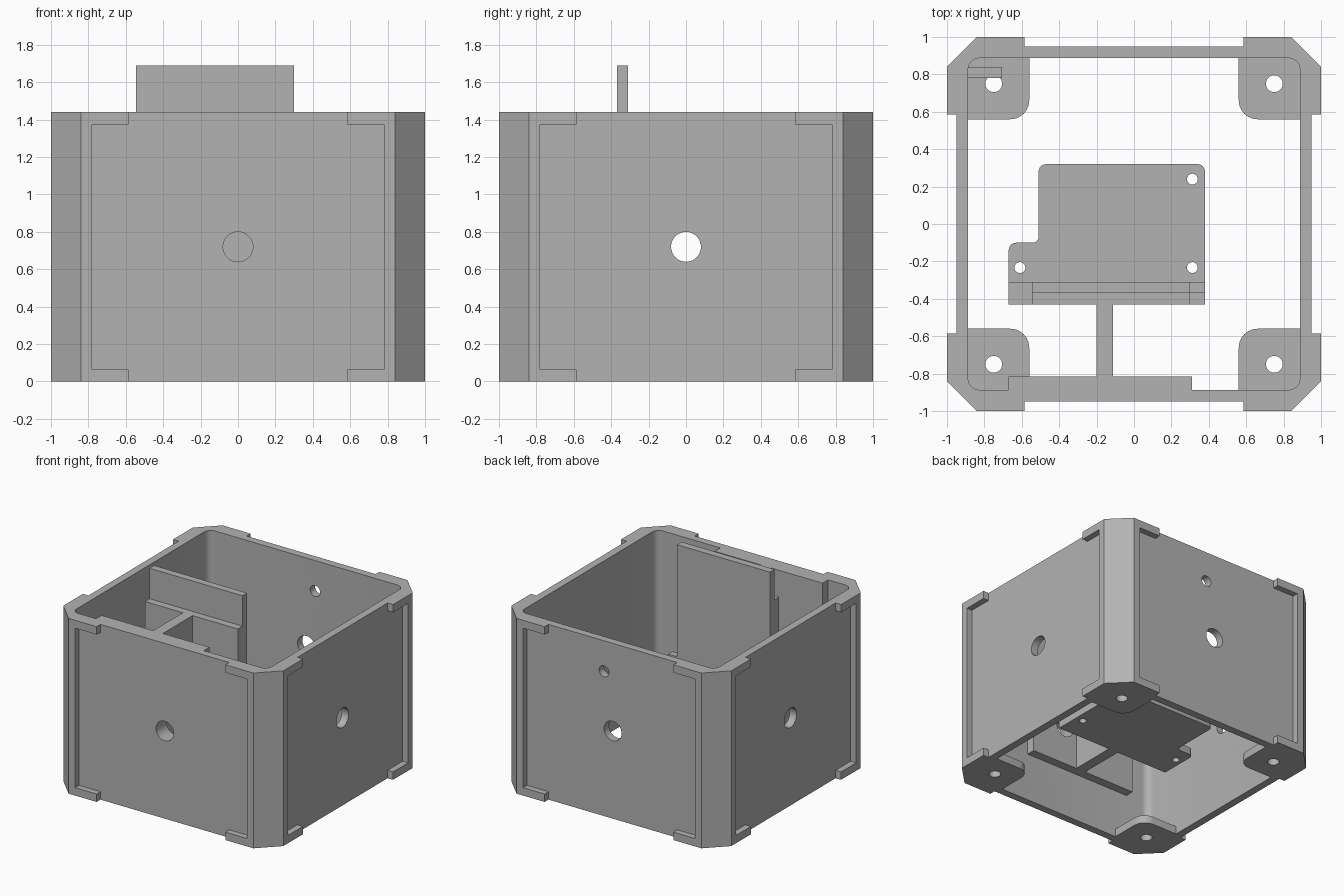
import bpy
import math
from mathutils import Vector

cube = bpy.data.objects.get("Cube")
if cube:
    bpy.data.objects.remove(cube, do_unlink=True)

HEIGHT = 1.44
TAB = 0.065          # thickness of corner tabs and corner feet
PANEL = 0.95         # outer face of the recessed side panels
INNER = 0.887        # inner face of the walls
SHELF_Z = 0.40       # underside of the inner bracket
HOLE_Z = 0.72

grey = bpy.data.materials.new("plain grey")
grey.use_nodes = True
grey.diffuse_color = (0.45, 0.45, 0.45, 1)
grey.node_tree.nodes["Principled BSDF"].inputs["Base Color"].default_value = (0.45, 0.45, 0.45, 1)


def rounded(points, steps=6):
    """Outline from (x, y, radius) corners, listed counter-clockwise."""
    out = []
    for i, (x, y, r) in enumerate(points):
        p = Vector((x, y))
        if r == 0:
            out.append(p)
            continue
        a = (Vector(points[i - 1][:2]) - p).normalized()
        b = (Vector(points[(i + 1) % len(points)][:2]) - p).normalized()
        start, centre = p + a * r, p + (a + b) * r
        for k in range(steps + 1):
            t = k / steps * math.pi / 2
            out.append(centre - b * r * math.cos(t) - a * r * math.sin(t))
    return out


def prism(name, outline, z0, z1):
    n = len(outline)
    verts = [(p[0], p[1], z) for z in (z0, z1) for p in outline]
    faces = [list(range(n))[::-1], list(range(n, 2 * n))]
    faces += [(i, (i + 1) % n, n + (i + 1) % n, n + i) for i in range(n)]
    mesh = bpy.data.meshes.new(name)
    mesh.from_pydata(verts, [], faces)
    mesh.materials.append(grey)
    obj = bpy.data.objects.new(name, mesh)
    bpy.context.collection.objects.link(obj)
    return obj


def block(name, x0, x1, y0, y1, z0, z1):
    return prism(name, [(x0, y0), (x1, y0), (x1, y1), (x0, y1)], z0, z1)


def rod(radius, centre, axis):
    """Round cutter along one axis."""
    rot = {"x": (0, math.pi / 2, 0), "y": (math.pi / 2, 0, 0), "z": (0, 0, 0)}[axis]
    bpy.ops.mesh.primitive_cylinder_add(vertices=32, radius=radius, depth=0.4,
                                        location=centre, rotation=rot)
    return bpy.context.object


def cut(target, cutters):
    for c in cutters:
        c.hide_render = True
        mod = target.modifiers.new("cut", "BOOLEAN")
        mod.operation = "DIFFERENCE"
        mod.solver = "EXACT"
        mod.object = c
    bpy.context.view_layer.update()
    result = target.evaluated_get(bpy.context.evaluated_depsgraph_get())
    mesh = bpy.data.meshes.new_from_object(result)
    target.modifiers.clear()
    target.data = mesh
    mesh.materials.clear()
    mesh.materials.append(grey)
    for c in cutters:
        bpy.data.objects.remove(c, do_unlink=True)


def smooth(obj):
    bpy.ops.object.select_all(action="DESELECT")
    obj.select_set(True)
    bpy.context.view_layer.objects.active = obj
    bpy.ops.object.shade_smooth_by_angle(angle=math.radians(30))


# Chamfered box shell, open at top and bottom
c = 0.84
shell = prism("box_shell", [(c, -1), (1, -c), (1, c), (c, 1), (-c, 1), (-1, c), (-1, -c), (-c, -1)], 0, HEIGHT)
r = 0.06
cutters = [prism("cavity", rounded([(-INNER, -INNER, r), (INNER, -INNER, r),
                                    (INNER, INNER, r), (-INNER, INNER, r)]), -1, 3)]

# Panel recesses on the four sides, leaving small tabs at the corners
for i in range(4):
    for half, z0, z1 in ((0.585, -1, 3), (0.78, TAB, HEIGHT - TAB)):
        recess = block("recess", -half, half, -1.2, -PANEL, z0, z1)
        recess.rotation_euler.z = i * math.pi / 2
        cutters.append(recess)

# Round openings in the walls
for side in (-1, 1):
    cutters.append(rod(0.08, (side * 0.95, 0, HOLE_Z), "x"))
    cutters.append(rod(0.08, (0, side * 0.95, HOLE_Z), "y"))
cutters.append(rod(0.045, (0.08, 0.95, 1.19), "y"))
cut(shell, cutters)
smooth(shell)

# Corner feet with screw holes
for sx, xname in ((-1, "right"), (1, "left")):
    for sy, yname in ((-1, "front"), (1, "back")):
        pts = [(0.56, 0.56, 0.1), (0.9, 0.56, 0), (0.9, 0.9, 0), (0.56, 0.9, 0)]
        pts = [(sx * x, sy * y, rad) for x, y, rad in pts]
        if sx * sy < 0:
            pts.reverse()
        foot = prism(f"corner_foot_{yname}_{xname}", rounded(pts), 0, TAB)
        cut(foot, [rod(0.045, (sx * 0.75, sy * 0.75, 0), "z")])
        smooth(foot)

# Thick pad inside the front wall, with the cable opening passing through
pad = block("front_wall_pad", -0.67, 0.31, -0.89, -0.815, SHELF_Z, HEIGHT)
cut(pad, [rod(0.08, (0, -0.85, HOLE_Z), "y")])
smooth(pad)

# Rib joining the pad to the bracket
block("bracket_rib", -0.2, -0.112, -0.82, -0.425, SHELF_Z, HEIGHT)

# Bracket shelf with rounded corners and pin holes
shelf = prism("bracket_shelf", rounded([
    (-0.67, -0.43, 0), (0.38, -0.43, 0), (0.38, 0.32, 0.04), (-0.51, 0.32, 0.04),
    (-0.51, -0.1, 0.03), (-0.67, -0.1, 0.04)]), SHELF_Z, SHELF_Z + 0.06)
cut(shelf, [rod(0.029, (x, y, SHELF_Z), "z")
            for x, y in ((0.312, 0.24), (0.312, -0.233), (-0.61, -0.233))])
smooth(shelf)

# Upright bracket plates and their lower end blocks
block("bracket_back_plate", -0.545, 0.3, -0.37, -0.31, SHELF_Z, 1.69)
block("bracket_front_plate", -0.545, 0.3, -0.43, -0.37, SHELF_Z, HEIGHT)
block("bracket_right_block", -0.67, -0.545, -0.43, -0.31, SHELF_Z, 0.77)
block("bracket_left_block", 0.3, 0.38, -0.365, -0.31, SHELF_Z, 0.77)

# Small ledge in the back corner
block("corner_ledge", -0.89, -0.705, 0.78, 0.84, TAB, 0.25)
